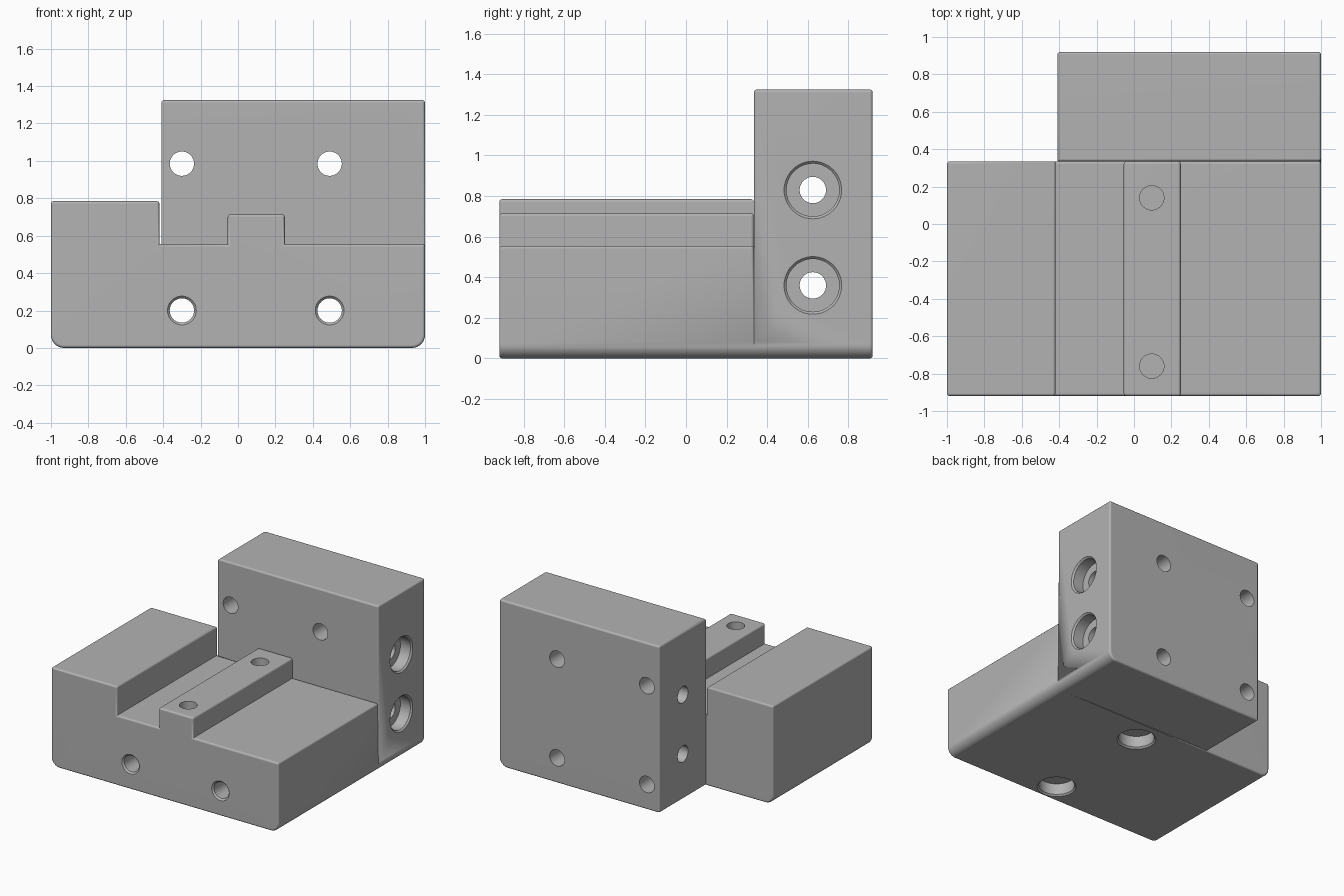
import bpy
import bmesh
from math import cos, sin, pi, radians
from mathutils import Matrix, Vector

if "Cube" in bpy.data.objects:
    bpy.data.objects.remove(bpy.data.objects["Cube"], do_unlink=True)

steel = bpy.data.materials.new("plain grey metal")
steel.use_nodes = True
GREY = (0.45, 0.45, 0.45, 1)
steel.diffuse_color = GREY
steel.node_tree.nodes["Principled BSDF"].inputs["Base Color"].default_value = GREY

JOINT, BACK, FRONT = 0.335, 0.92, -0.92      # y planes
CORNER = 0.07                                # bottom corner radius


def make_object(name, bm):
    bmesh.ops.recalc_face_normals(bm, faces=bm.faces)
    mesh = bpy.data.meshes.new(name)
    bm.to_mesh(mesh)
    bm.free()
    mesh.materials.append(steel)
    obj = bpy.data.objects.new(name, mesh)
    bpy.context.collection.objects.link(obj)
    return obj


def arc(cx, start, steps=8):
    """Quarter round for a bottom corner."""
    angles = [start + pi / 2 * i / steps for i in range(steps + 1)]
    return [(cx + CORNER * cos(a), CORNER + CORNER * sin(a)) for a in angles]


def extrude(name, outline, y0, y1):
    bm = bmesh.new()
    face = bm.faces.new([bm.verts.new((x, y0, z)) for x, z in outline])
    moved = bmesh.ops.extrude_face_region(bm, geom=[face])["geom"]
    verts = [v for v in moved if isinstance(v, bmesh.types.BMVert)]
    bmesh.ops.translate(bm, verts=verts, vec=(0, y1 - y0, 0))
    return make_object(name, bm)


def combine(target, other, operation):
    """Apply a boolean and remove the helper."""
    other.hide_render = True
    mod = target.modifiers.new("combine", "BOOLEAN")
    mod.operation, mod.solver, mod.object = operation, "EXACT", other
    bpy.context.view_layer.objects.active = target
    bpy.ops.object.modifier_apply(modifier=mod.name)
    bpy.data.objects.remove(other, do_unlink=True)


def lathe(bm, profile, origin, axis):
    """Closed turned solid; profile holds (radius, distance) pairs."""
    turn = Vector((0, 0, 1)).rotation_difference(Vector(axis)).to_matrix().to_4x4()
    place = Matrix.Translation(origin) @ turn
    n = 48
    rings = [[bm.verts.new(place @ Vector((r * cos(2 * pi * i / n), r * sin(2 * pi * i / n), d)))
              for i in range(n)] for r, d in profile]
    for a, b in zip(rings, rings[1:]):
        for i in range(n):
            j = (i + 1) % n
            bm.faces.new((a[i], a[j], b[j], b[i]))
    bm.faces.new(rings[0])
    bm.faces.new(rings[-1])


# Base with raised left block, slot and central rail
right_round = arc(1 - CORNER, -pi / 2)
left_round = arc(-1 + CORNER, pi)
body = extrude("bracket_body", left_round + right_round + [
    (1, 0.555), (0.25, 0.555), (0.25, 0.715), (-0.055, 0.715), (-0.055, 0.555),
    (-0.42, 0.555), (-0.42, 0.785), (-1, 0.785)], FRONT, JOINT)

# Upright rear plate
plate = extrude("rear_plate", [(-0.41, 0)] + right_round + [(1, 1.325), (-0.41, 1.325)],
                JOINT, BACK)
combine(body, plate, "UNION")

# Small rounding on the outer edges
bm = bmesh.new()
bm.from_mesh(body.data)
bmesh.ops.remove_doubles(bm, verts=bm.verts, dist=0.0005)
bmesh.ops.dissolve_limit(bm, angle_limit=radians(1), verts=bm.verts, edges=bm.edges)


def is_outer(e):
    if not e.is_manifold or e.calc_face_angle_signed() < radians(40):
        return False
    a, b = (v.co for v in e.verts)
    mid = (a + b) / 2
    inner_corner = abs(mid.x + 0.415) < 0.01 and abs(mid.y - JOINT) < 0.01
    return not inner_corner


bmesh.ops.bevel(bm, geom=[e for e in bm.edges if is_outer(e)], offset=0.015,
                segments=3, profile=0.5, affect="EDGES", clamp_overlap=False)
bm.to_mesh(body.data)
bm.free()

# Drilled holes
R, BORE, DEPTH, SOFT = 0.065, 0.13, 0.1, 0.012
bore_mouth = [(BORE + 2 * SOFT, -SOFT), (BORE, SOFT), (BORE, DEPTH)]
bm = bmesh.new()
for x in (-0.3, 0.49):                       # front to back bolt holes
    lathe(bm, [(R, 0), (R, 2.2)], (x, -1.1, 0.985), (0, 1, 0))
    lathe(bm, [(R + 2 * SOFT, -SOFT), (R, SOFT), (R, 2.2)], (x, FRONT, 0.2), (0, 1, 0))
for z in (0.36, 0.83):                       # stepped side holes
    lathe(bm, bore_mouth + [(R, DEPTH), (R, 1.6)], (1, 0.625, z), (-1, 0, 0))
for y in (-0.76, 0.14):                      # rail holes and underside recesses
    lathe(bm, [(R, 0.3), (R, 0.8)], (0.095, y, 0), (0, 0, 1))
    lathe(bm, bore_mouth, (0.095, y, 0), (0, 0, 1))
combine(body, make_object("drill_cutter", bm), "DIFFERENCE")

# Smooth rounds, flat planes
bpy.ops.object.select_all(action="DESELECT")
body.select_set(True)
bpy.context.view_layer.objects.active = body
bpy.ops.object.shade_smooth_by_angle(angle=radians(35))
weighted = body.modifiers.new("flat_planes", "WEIGHTED_NORMAL")
weighted.keep_sharp = True
